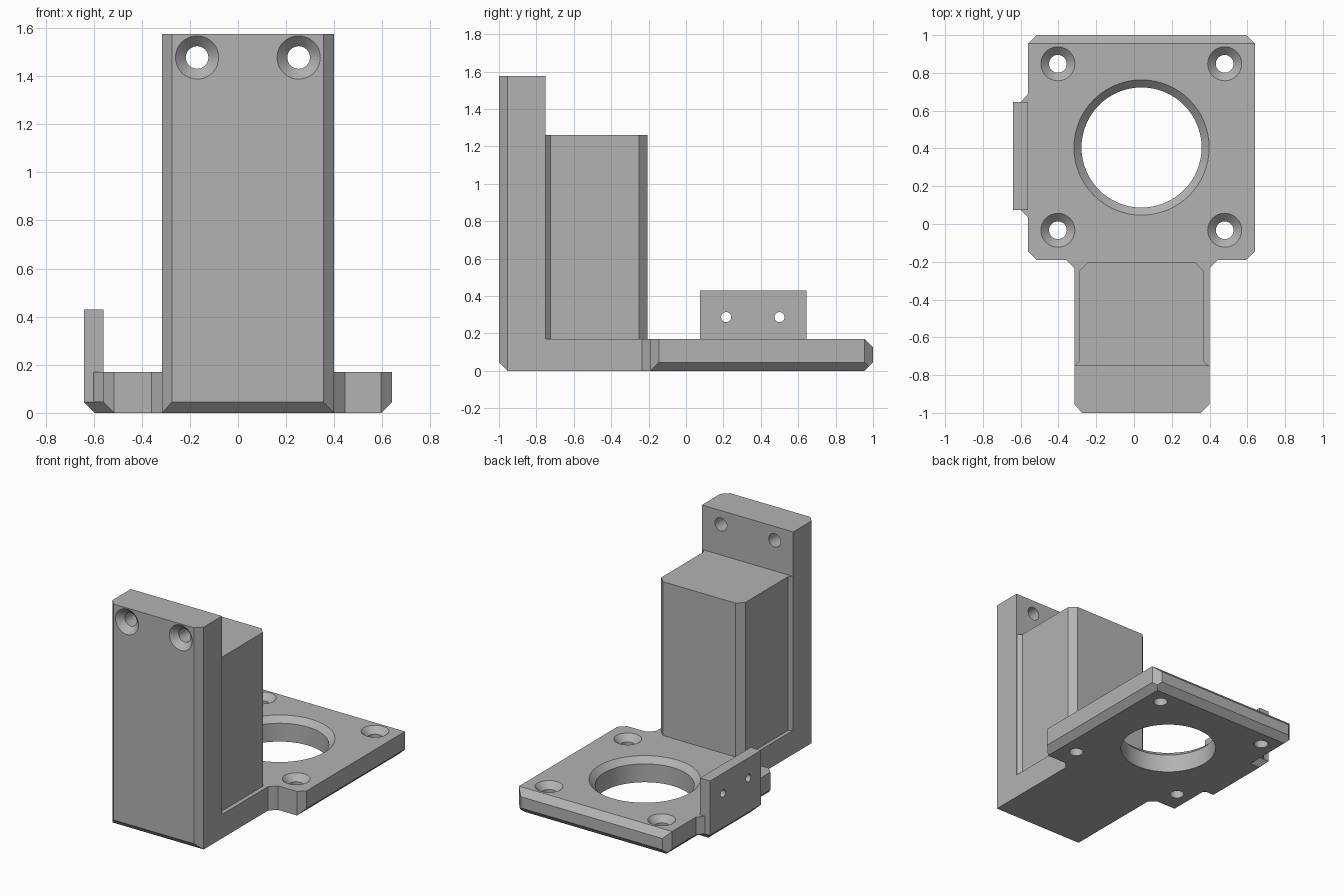
import bpy, bmesh, math
from mathutils import Matrix, Vector

if "Cube" in bpy.data.objects:
    bpy.data.objects.remove(bpy.data.objects["Cube"])

C = 0.045           # common chamfer size
T = 0.17            # base thickness

grey = bpy.data.materials.new("plain grey")
grey.diffuse_color = (0.45, 0.45, 0.45, 1)
grey.use_nodes = True
grey.node_tree.nodes["Principled BSDF"].inputs["Base Color"].default_value = grey.diffuse_color


def to_object(bm, name):
    bmesh.ops.recalc_face_normals(bm, faces=bm.faces)
    me = bpy.data.meshes.new(name)
    bm.to_mesh(me)
    bm.free()
    ob = bpy.data.objects.new(name, me)
    bpy.context.collection.objects.link(ob)
    me.materials.append(grey)
    return ob


def prism(name, outline, z0, z1, cuts=()):
    """Extrude an xy outline, then slice chamfers off: (point, outward normal)."""
    bm = bmesh.new()
    face = bm.faces.new([bm.verts.new((x, y, z0)) for x, y in outline])
    up = bmesh.ops.extrude_face_region(bm, geom=[face])["geom"]
    bmesh.ops.translate(bm, vec=(0, 0, z1 - z0),
                        verts=[v for v in up if isinstance(v, bmesh.types.BMVert)])
    for co, no in cuts:
        bmesh.ops.bisect_plane(bm, geom=bm.verts[:] + bm.edges[:] + bm.faces[:],
                               plane_co=co, plane_no=Vector(no).normalized(), clear_outer=True)
        bmesh.ops.holes_fill(bm, edges=[e for e in bm.edges if e.is_boundary], sides=0)
    return to_object(bm, name)


def lathe_cutter(profile, place, seg):
    """Solid of revolution around local z from (radius, height) rings."""
    bm = bmesh.new()
    rings = [[bm.verts.new((r * math.cos(2 * math.pi * i / seg),
                            r * math.sin(2 * math.pi * i / seg), z)) for i in range(seg)]
             for r, z in profile]
    for a, b in zip(rings, rings[1:]):
        for i in range(seg):
            j = (i + 1) % seg
            bm.faces.new((a[i], a[j], b[j], b[i]))
    bm.faces.new(rings[0])
    bm.faces.new(rings[-1])
    bm.transform(place)
    return to_object(bm, "cutter")


def combine(target, other, op):
    mod = target.modifiers.new(op.lower(), 'BOOLEAN')
    mod.operation, mod.solver, mod.object = op, 'EXACT', other
    bpy.context.view_layer.objects.active = target
    bpy.ops.object.modifier_apply(modifier=mod.name)
    bpy.data.objects.remove(other)


# base plate with the narrow arm to the front
base = prism("mounting_bracket", [
    (-0.275, -1), (0.355, -1), (0.4, -0.955), (0.4, -0.235), (0.445, -0.19),
    (0.595, -0.19), (0.64, -0.145), (0.64, 0.955), (0.595, 1), (-0.515, 1),
    (-0.56, 0.955), (-0.56, -0.145), (-0.515, -0.19), (-0.36, -0.19),
    (-0.315, -0.235), (-0.315, -0.955)], 0, T, [
    ((0.64, 0, C), (1, 0, -1)), ((-0.56, 0, C), (-1, 0, -1)),
    ((0, 1, C), (0, 1, -1)), ((0, 1, T - C), (0, 1, 1)), ((0, -1, C), (0, -1, -1))])

# upright front panel
panel = prism("front_panel", [(-0.275, -1), (0.355, -1), (0.4, -0.955), (0.4, -0.75),
                              (-0.315, -0.75), (-0.315, -0.955)], T, 1.575)

# tall block behind the panel, flared where it meets it
block = prism("support_block", [
    (-0.315, -0.75), (0.395, -0.75), (0.37, -0.725), (0.37, -0.25), (0.325, -0.205),
    (-0.245, -0.205), (-0.29, -0.25), (-0.29, -0.725)], T, 1.26)

# side tab with chamfered foot, and the small gussets beside it
tab = prism("side_tab", [(-0.64, 0.075), (-0.56, 0.075), (-0.56, 0.645), (-0.64, 0.645)], T, 0.43)
foot = prism("tab_foot", [(-0.64, 0.075), (-0.5, 0.075), (-0.5, 0.645), (-0.64, 0.645)], 0, T, [
    ((-0.64, 0, C), (-1, 0, -1)), ((0, 0.075, C), (0, -1, -1)), ((0, 0.645, C), (0, 1, -1))])
gusset = prism("tab_gusset", [(-0.54, 0.035), (-0.56, 0.035), (-0.6, 0.075), (-0.6, 0.645),
                              (-0.56, 0.69), (-0.54, 0.69)], C, T)
for part in (panel, block, foot, gusset, tab):
    combine(base, part, 'UNION')

# large round opening
R = 0.318
combine(base, lathe_cutter([(R, -0.1), (R, T - 0.04), (R + 0.06, T + 0.02)],
                           Matrix.Translation((0.04, 0.405, 0)), 64), 'DIFFERENCE')

# countersunk screw holes in the plate and the panel
sink = [(0.047, -0.35), (0.047, -0.043), (0.11, 0.02)]
for x in (-0.403, 0.48):
    for y in (-0.033, 0.848):
        combine(base, lathe_cutter(sink, Matrix.Translation((x, y, T)), 32), 'DIFFERENCE')
for x in (-0.17, 0.252):
    place = Matrix.Translation((x, -1, 1.477)) @ Matrix.Rotation(math.pi / 2, 4, 'X')
    combine(base, lathe_cutter(sink, place, 32), 'DIFFERENCE')

# small pin holes through the tab
for y in (0.215, 0.5):
    place = Matrix.Translation((-0.6, y, 0.287)) @ Matrix.Rotation(math.pi / 2, 4, 'Y')
    combine(base, lathe_cutter([(0.027, -0.1), (0.027, 0.1)], place, 24), 'DIFFERENCE')

# smooth round holes, crisp edges
bpy.ops.object.select_all(action='DESELECT')
base.select_set(True)
bpy.context.view_layer.objects.active = base
bpy.ops.object.shade_smooth_by_angle(angle=math.radians(25))
